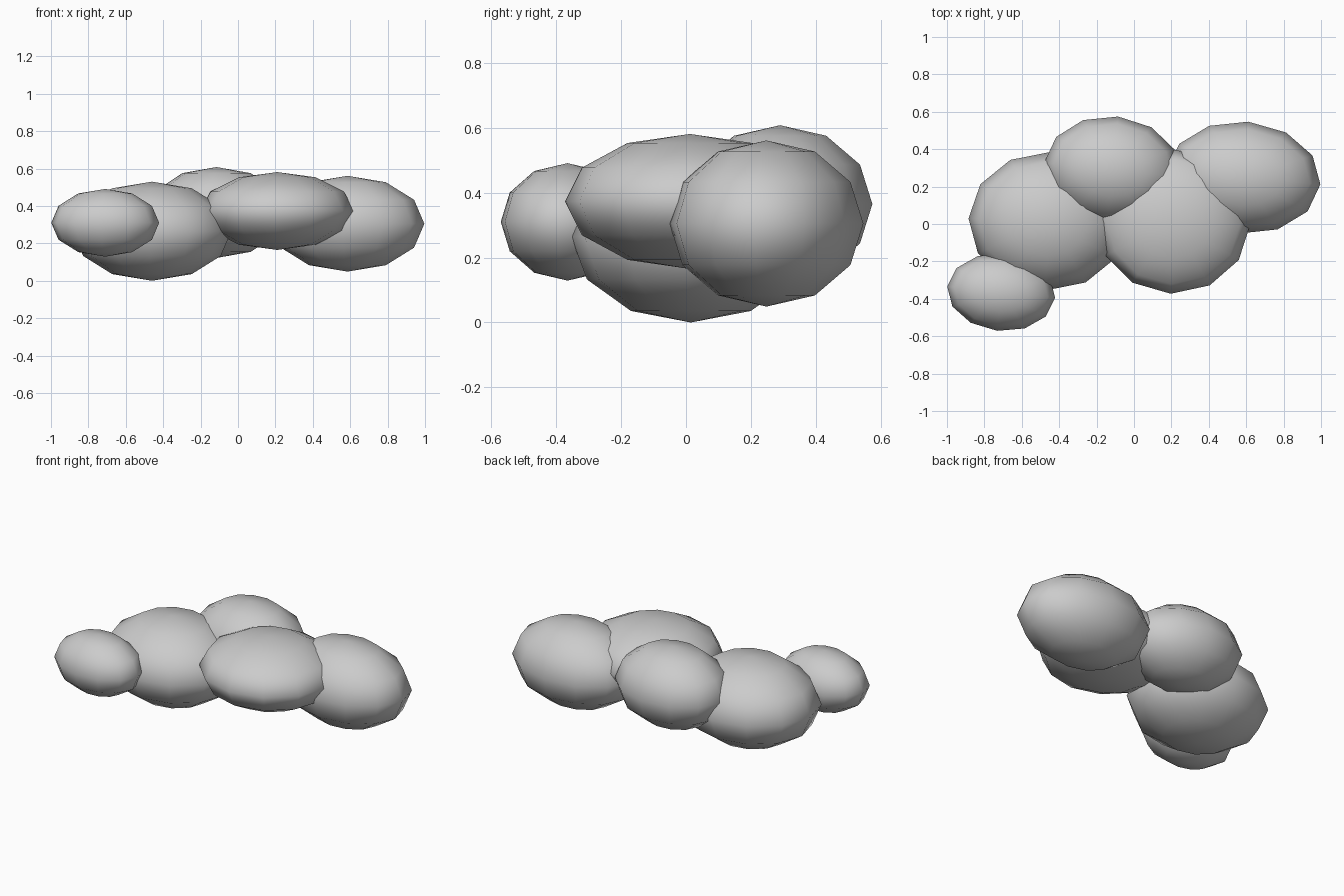
import bpy
from math import radians

if "Cube" in bpy.data.objects:
    bpy.data.objects.remove(bpy.data.objects["Cube"])


def puff(name, centre, radii, turn):
    """One squashed 12-sided ball of the cloud."""
    bpy.ops.mesh.primitive_uv_sphere_add(segments=12, ring_count=6, radius=1, location=centre)
    ob = bpy.context.object
    ob.name = name
    ob.scale = radii
    ob.rotation_euler = (0, 0, radians(turn))
    bpy.ops.object.shade_smooth()
    return ob


# Overlapping puffs: small end, left, front middle, back middle, right
puff("cloud_puff_small", (-0.71, -0.365, 0.31), (0.29, 0.207, 0.181), -6)
puff("cloud_puff_left", (-0.46, 0.015, 0.265), (0.425, 0.37, 0.265), -2)
puff("cloud_puff_front", (0.21, 0.012, 0.373), (0.412, 0.385, 0.208), -2)
puff("cloud_puff_back", (-0.115, 0.29, 0.365), (0.367, 0.286, 0.243), -6)
puff("cloud_puff_right", (0.585, 0.248, 0.305), (0.413, 0.3, 0.256), -5)
